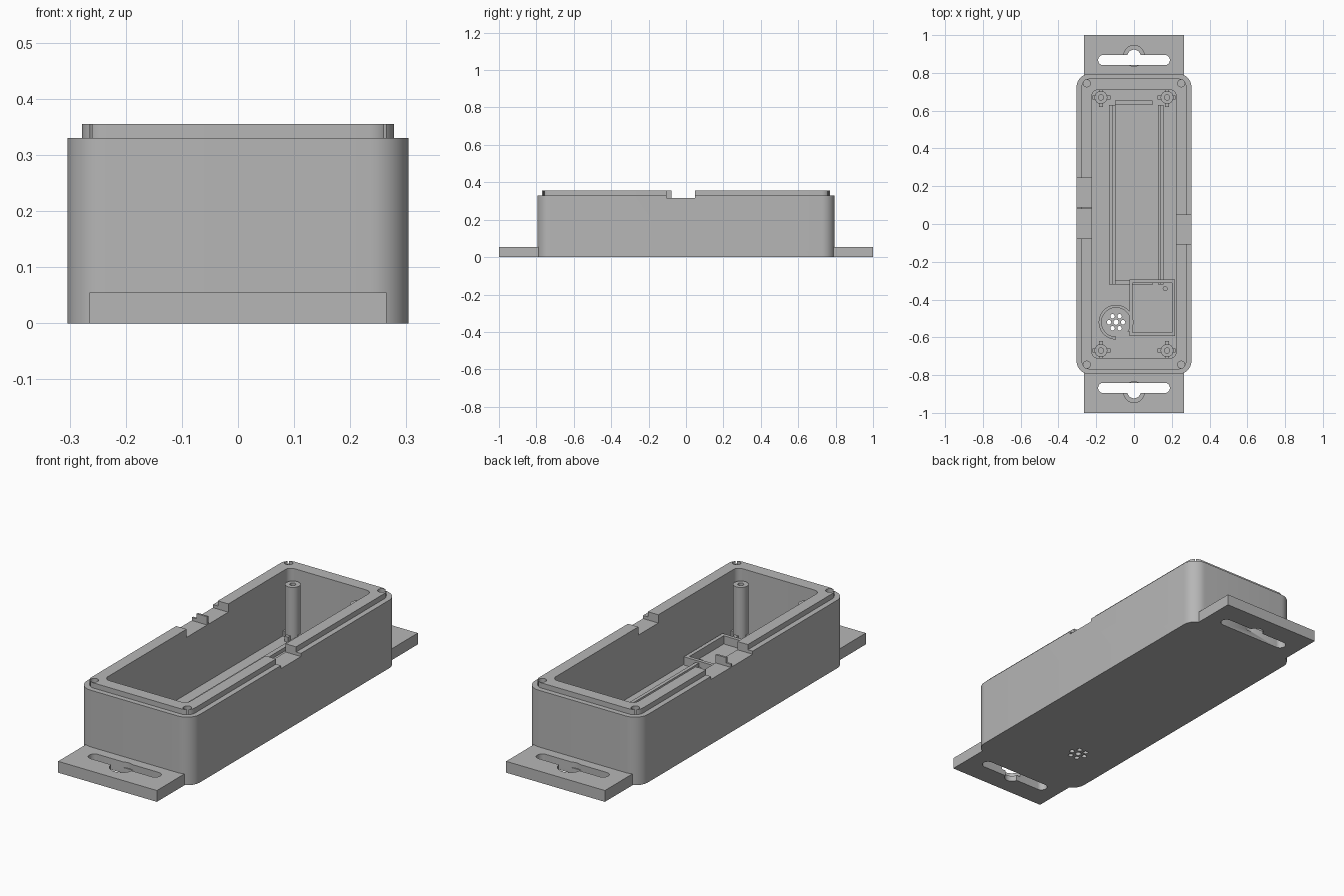
import bpy, bmesh
from math import sin, cos, pi, radians

old = bpy.data.objects.get("Cube")
if old:
    bpy.data.objects.remove(old, do_unlink=True)

grey = bpy.data.materials.new("plain grey")
grey.use_nodes = True
COLOUR = (0.47, 0.47, 0.47, 1)
grey.diffuse_color = COLOUR
grey.node_tree.nodes["Principled BSDF"].inputs["Base Color"].default_value = COLOUR


def outline(cx, cy, hx, hy, r, n=10):
    """Rounded rectangle as a list of points."""
    pts = []
    for i, (sx, sy) in enumerate([(1, 1), (-1, 1), (-1, -1), (1, -1)]):
        for k in range(n + 1):
            a = (i + k / n) * pi / 2
            pts.append((cx + sx * (hx - r) + r * cos(a), cy + sy * (hy - r) + r * sin(a)))
    return pts


def prism(name, pts, z0, z1):
    """Closed outline raised from z0 to z1."""
    bm = bmesh.new()
    face = bm.faces.new([bm.verts.new((x, y, z0)) for x, y in pts])
    bmesh.ops.remove_doubles(bm, verts=bm.verts, dist=1e-5)
    top = bmesh.ops.extrude_face_region(bm, geom=list(bm.faces))["geom"]
    bmesh.ops.translate(bm, verts=[v for v in top if isinstance(v, bmesh.types.BMVert)],
                        vec=(0, 0, z1 - z0))
    bmesh.ops.recalc_face_normals(bm, faces=bm.faces)
    mesh = bpy.data.meshes.new(name)
    bm.to_mesh(mesh)
    bm.free()
    mesh.materials.append(grey)
    ob = bpy.data.objects.new(name, mesh)
    bpy.context.collection.objects.link(ob)
    return ob


def block(name, x0, x1, y0, y1, z0, z1):
    return prism(name, [(x0, y0), (x1, y0), (x1, y1), (x0, y1)], z0, z1)


def rounded(name, cx, cy, hx, hy, r, z0, z1):
    return prism(name, outline(cx, cy, hx, hy, r), z0, z1)


def disc(name, x, y, r, z0, z1, n=32):
    return prism(name, [(x + r * cos(2 * pi * k / n), y + r * sin(2 * pi * k / n))
                        for k in range(n)], z0, z1)


def boolean(ob, other, operation="DIFFERENCE"):
    mod = ob.modifiers.new("cut", "BOOLEAN")
    mod.operation, mod.solver, mod.object = operation, "EXACT", other
    bpy.context.view_layer.objects.active = ob
    bpy.ops.object.modifier_apply(modifier=mod.name)
    bpy.data.objects.remove(other, do_unlink=True)


def smooth(ob):
    bpy.ops.object.select_all(action="DESELECT")
    ob.select_set(True)
    bpy.context.view_layer.objects.active = ob
    bpy.ops.object.shade_smooth_by_angle(angle=radians(30))


FLOOR, RIM, LIP = 0.04, 0.33, 0.355
SIGNS = [(sx, sy) for sx in (-1, 1) for sy in (-1, 1)]

# Case with a raised inner lip and an open cavity
case = rounded("case", 0, 0, 0.304, 0.795, 0.07, 0, RIM)
boolean(case, rounded("lip", 0, 0, 0.278, 0.77, 0.045, RIM - 0.05, LIP), "UNION")
boolean(case, rounded("cavity", 0, 0, 0.222, 0.71, 0.03, FLOOR, 0.5))

# Cable notches in the rim, with a thin web left between two of them
for x0, x1, y0, y1 in [(-0.4, -0.2, -0.077, 0.08), (-0.4, -0.2, 0.09, 0.243),
                       (0.2, 0.4, -0.105, 0.048)]:
    boolean(case, block("notch", x0, x1, y0, y1, 0.315, 0.5))

# Lid screw holes
for sx, sy in SIGNS:
    boolean(case, disc("screw_hole", sx * 0.25, sy * 0.745, 0.019, 0.25, 0.5, 20))

# Sound holes through the floor
BX, BY = -0.095, -0.52
boolean(case, disc("sound_hole", BX, BY, 0.014, -0.1, 0.1, 16))
for k in range(6):
    a = k * pi / 3
    boolean(case, disc("sound_hole", BX + 0.037 * cos(a), BY + 0.037 * sin(a),
                       0.012, -0.1, 0.1, 16))
smooth(case)

# Mounting flanges with keyhole slots
for side, s in (("front", -1), ("back", 1)):
    y0, y1 = sorted((s * 0.775, s))
    flange = block(side + "_flange", -0.265, 0.265, y0, y1, 0, 0.055)
    boolean(flange, disc("counterbore", 0, s * 0.89, 0.055, 0.028, 0.1))
    boolean(flange, rounded("slot", 0, s * 0.868, 0.19, 0.027, 0.0265, -0.1, 0.1))
    boolean(flange, disc("keyhole", 0, s * 0.888, 0.035, -0.1, 0.1))
    smooth(flange)

# Board posts with a pilot hole and four foot ribs
for sx, sy in SIGNS:
    x, y = sx * 0.175, sy * 0.67
    post = disc("board_post", x, y, 0.034, FLOOR - 0.01, 0.30)
    boolean(post, disc("pilot_hole", x, y, 0.014, 0.2, 0.5, 16))
    smooth(post)
    # ribs stay inside the cavity walls
    block("post_rib_across", x - 0.05 if sx > 0 else x - 0.046,
          x + 0.046 if sx > 0 else x + 0.05, y - 0.01, y + 0.01, FLOOR - 0.01, 0.065)
    block("post_rib_along", x - 0.01, x + 0.01, y - 0.05 if sy > 0 else y - 0.04,
          y + 0.04 if sy > 0 else y + 0.05, FLOOR - 0.01, 0.065)

# Battery cradle: two rails with chamfered inner edges and end stops
for x0, x1, inner in [(-0.133, -0.11, -0.098), (0.155, 0.138, 0.126)]:
    lo, hi = sorted((x0, inner))
    block("cradle_rail_base", lo, hi, -0.32, 0.63, FLOOR - 0.01, 0.052)
    lo, hi = sorted((x0, x1))
    block("cradle_rail", lo, hi, -0.32, 0.63, 0.045, 0.07)
block("cradle_back_stop", -0.1, 0.097, 0.63, 0.653, FLOOR - 0.01, 0.07)
block("cradle_front_stop", -0.1, 0.1, -0.32, -0.3, FLOOR - 0.01, 0.07)

# Sensor tray with a small locating peg
tray = block("sensor_tray", -0.025, 0.218, -0.592, -0.295, FLOOR - 0.01, 0.08)
boolean(tray, block("tray_pocket", -0.008, 0.2, -0.575, -0.312, 0.0, 0.5))
smooth(tray)
smooth(disc("tray_peg", 0.165, -0.342, 0.013, FLOOR - 0.01, 0.06, 16))

# Sounder ring, open at its front inner side
ring = disc("sounder_ring", BX, BY, 0.092, FLOOR - 0.01, 0.075, 48)
boolean(ring, disc("ring_bore", BX, BY, 0.077, 0.0, 0.5, 48))
boolean(ring, block("ring_gap", BX, BX + 0.07, BY - 0.12, BY - 0.05, 0.0, 0.5))
smooth(ring)
